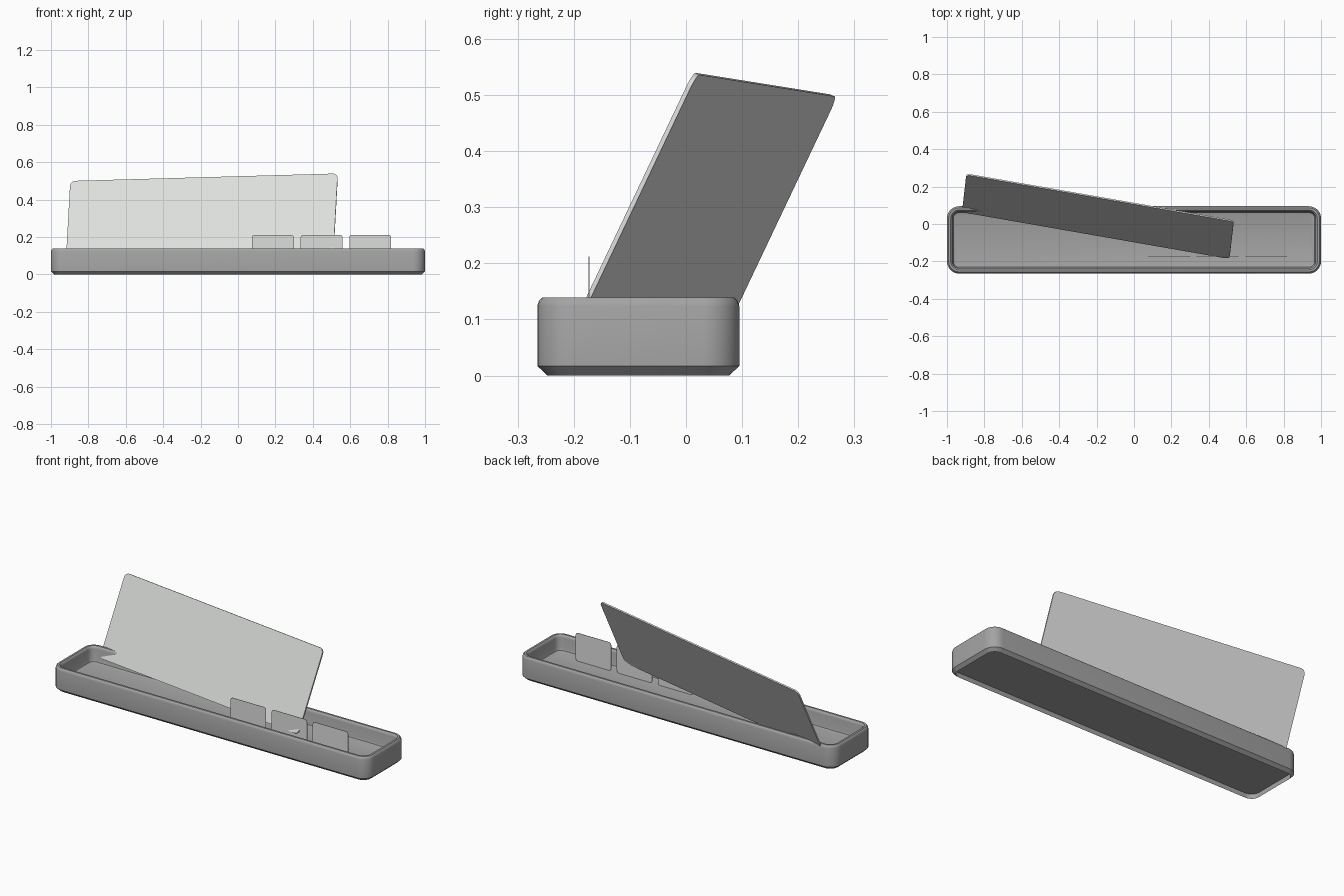
import bpy, bmesh, math
from mathutils import Vector, Matrix

if "Cube" in bpy.data.objects:
    bpy.data.objects.remove(bpy.data.objects["Cube"])


def material(name, rgb):
    m = bpy.data.materials.new(name)
    m.diffuse_color = (*rgb, 1)
    m.use_nodes = True
    m.node_tree.nodes["Principled BSDF"].inputs["Base Color"].default_value = m.diffuse_color
    return m


TRAY = material("mid grey", (0.37, 0.37, 0.375))
PALE = material("pale grey", (0.72, 0.735, 0.72))


def rounded_rect(x0, x1, y0, y1, r, steps=8):
    """Counter-clockwise outline of a rectangle with round corners."""
    pts = []
    centres = [(x1 - r, y1 - r), (x0 + r, y1 - r), (x0 + r, y0 + r), (x1 - r, y0 + r)]
    for k, (cx, cy) in enumerate(centres):
        for i in range(steps + 1):
            a = math.pi / 2 * (k + i / steps)
            pts.append((cx + r * math.cos(a), cy + r * math.sin(a)))
    return pts


def loft(name, rings, mat, matrix=Matrix.Identity(4)):
    """Skin a stack of (outline, height) rings and cap both ends."""
    bm = bmesh.new()
    loops = [[bm.verts.new((x, y, z)) for x, y in pts] for pts, z in rings]
    n = len(loops[0])
    for a, b in zip(loops, loops[1:]):
        for i in range(n):
            j = (i + 1) % n
            bm.faces.new((a[i], a[j], b[j], b[i]))
    bm.faces.new(loops[0][::-1])
    bm.faces.new(loops[-1])
    bmesh.ops.recalc_face_normals(bm, faces=bm.faces)
    me = bpy.data.meshes.new(name)
    bm.to_mesh(me)
    bm.free()
    me.materials.append(mat)
    ob = bpy.data.objects.new(name, me)
    ob.matrix_world = matrix
    bpy.context.collection.objects.link(ob)
    bpy.ops.object.select_all(action='DESELECT')
    ob.select_set(True)
    bpy.context.view_layer.objects.active = ob
    bpy.ops.object.shade_smooth_by_angle(angle=math.radians(35))
    return ob


# Tray: recessed underside, chamfered foot, rounded rim, shallow basin
profile = [(0.014, 0.03), (0.018, 0.0), (0.0, 0.017), (0.0, 0.124), (0.003, 0.133),
           (0.009, 0.139), (0.02, 0.139), (0.026, 0.134), (0.029, 0.124),
           (0.030, 0.062), (0.034, 0.053), (0.042, 0.05)]
loft("tray", [(rounded_rect(-1 + d, 1 - d, -0.265 + d, 0.095 - d, 0.065 - d), z)
              for d, z in profile], TRAY)

# Leaning panel, set on a tilted frame from its lower left corner
u = Vector((1.43, -0.25, 0.04))
v = Vector((0.02, 0.20, 0.42))
width, height = u.length, v.length
u.normalize()
v = (v - u * v.dot(u)).normalized()
frame = Matrix((u, v, u.cross(v))).transposed().to_4x4()
frame.translation = (-0.92, 0.063, 0.08)
outline = rounded_rect(0, width, 0, height, 0.028)
loft("leaning_panel", [(outline, -0.008), (outline, 0)], PALE, frame)

# Row of three upright cards
upright = Matrix.Translation((0, -0.173, 0)) @ Matrix.Rotation(math.pi / 2, 4, 'X')
for i in range(3):
    x = 0.075 + 0.26 * i
    card = rounded_rect(x, x + 0.224, 0.051, 0.212, 0.014, 4)
    loft("card_%d" % (i + 1), [(card, -0.001), (card, 0.001)], PALE, upright)
